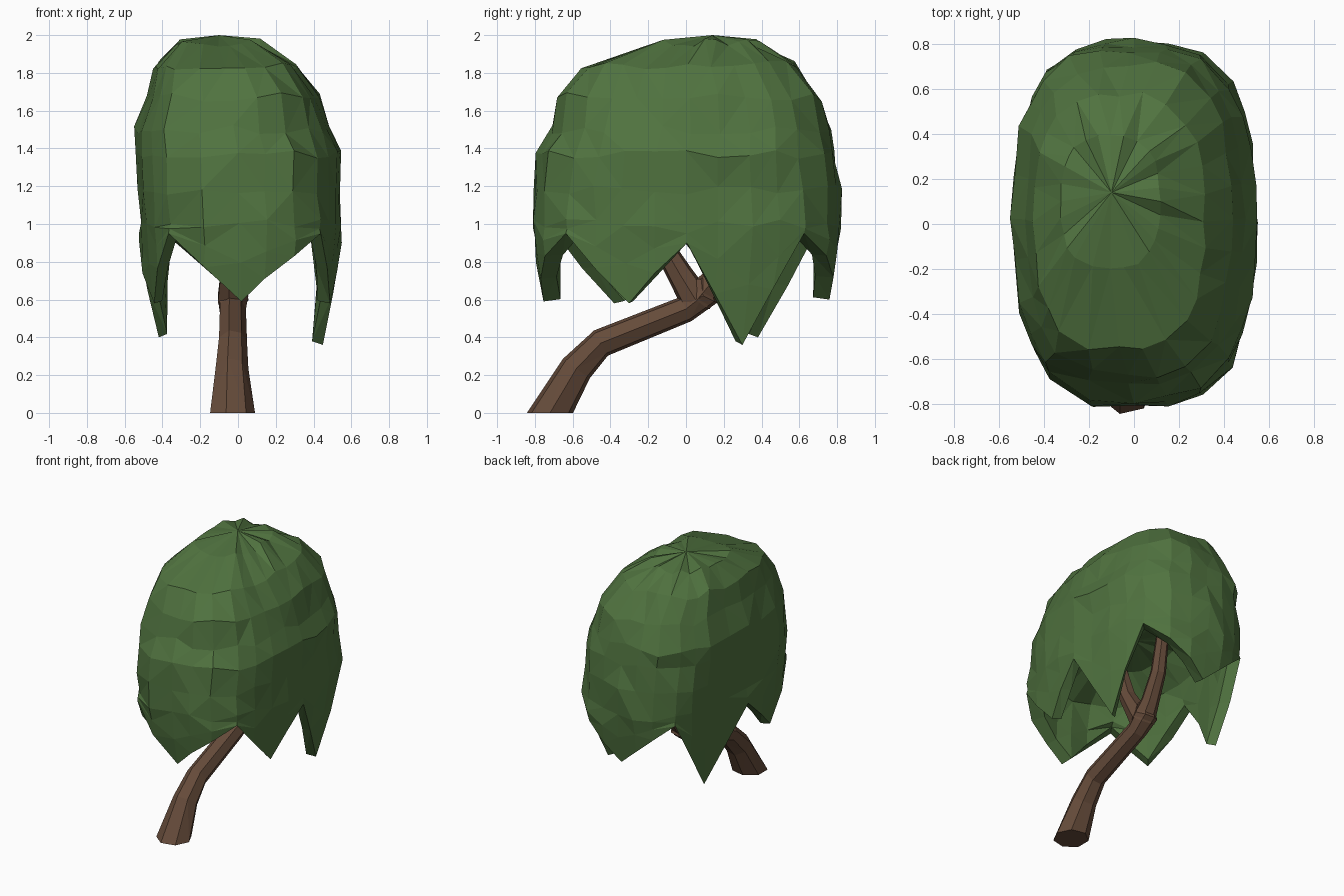
import bpy, bmesh, math, random
from mathutils import Vector

if "Cube" in bpy.data.objects:
    bpy.data.objects.remove(bpy.data.objects["Cube"])

random.seed(4)


def material(name, rgb):
    m = bpy.data.materials.new(name)
    m.diffuse_color = (*rgb, 1)
    m.use_nodes = True
    m.node_tree.nodes["Principled BSDF"].inputs["Base Color"].default_value = m.diffuse_color
    return m


def finish(bm, name, mat):
    bmesh.ops.recalc_face_normals(bm, faces=bm.faces)
    bmesh.ops.triangulate(bm, faces=bm.faces)
    me = bpy.data.meshes.new(name)
    bm.to_mesh(me)
    bm.free()
    me.materials.append(mat)
    ob = bpy.data.objects.new(name, me)
    bpy.context.collection.objects.link(ob)
    return ob


def skin(bm, rings):
    """Join consecutive closed rings of vertices with quads."""
    for a, b in zip(rings, rings[1:]):
        n = len(a)
        for i in range(n):
            j = (i + 1) % n
            bm.faces.new((a[i], a[j], b[j], b[i]))


def fan(bm, ring, tip):
    v = bm.verts.new(tip)
    for i in range(len(ring)):
        bm.faces.new((ring[i], ring[(i + 1) % len(ring)], v))


def tube(name, path, mat, sides=7, flat_base=False):
    """path: (x, y, z, radius) bending mostly in the y-z plane."""
    bm = bmesh.new()
    pts = [Vector(p[:3]) for p in path]
    rings = []
    for k, p in enumerate(pts):
        t = (pts[min(k + 1, len(pts) - 1)] - pts[max(k - 1, 0)]).normalized()
        if k == 0 and flat_base:
            t = Vector((0, 0, 1))
        u = (Vector((1, 0, 0)) - t * t.x).normalized()
        w = t.cross(u)
        r = path[k][3]
        rings.append([bm.verts.new(p + r * (u * math.cos(a) + w * math.sin(a)))
                      for a in (2 * math.pi * i / sides for i in range(sides))])
    skin(bm, rings)
    bm.faces.new(rings[0])
    bm.faces.new(rings[-1])
    return finish(bm, name, mat)


bark = material("bark", (0.13, 0.07, 0.042))
leaf = material("leaf", (0.08, 0.17, 0.05))

# Leaning trunk and its two limbs
tube("trunk", [(-0.035, -0.72, 0, 0.125), (-0.035, -0.58, 0.235, 0.09),
               (-0.03, -0.45, 0.37, 0.078), (-0.03, 0.0, 0.55, 0.072),
               (-0.03, 0.09, 0.62, 0.085), (-0.03, 0.08, 0.71, 0.06)],
     bark, flat_base=True)
tube("front_limb", [(-0.03, 0.05, 0.60, 0.085), (-0.03, -0.03, 0.73, 0.07),
                    (-0.03, -0.1, 0.85, 0.06), (-0.04, -0.25, 1.3, 0.04)], bark)
tube("back_limb", [(-0.03, 0.06, 0.60, 0.085), (-0.02, 0.15, 0.71, 0.065),
                   (0.0, 0.26, 0.88, 0.055), (0.02, 0.36, 1.3, 0.04)], bark)

# Canopy outline by height: z, x min, x max, y min, y max
LEVELS = [(1.96, -0.33, 0.12, -0.2, 0.40), (1.84, -0.45, 0.32, -0.57, 0.59),
          (1.67, -0.49, 0.44, -0.69, 0.73), (1.50, -0.55, 0.50, -0.74, 0.79),
          (1.37, -0.55, 0.55, -0.80, 0.80), (1.18, -0.54, 0.54, -0.83, 0.83),
          (1.00, -0.53, 0.55, -0.83, 0.83)]
# Hanging tips and gaps around the rim: angle, bottom z
RIM = [(-90, 0.59), (-44, 0.95), (-23, 0.58), (0, 0.90), (24, 0.36), (44, 0.95),
       (90, 0.60), (132, 0.95), (150, 0.40), (180, 0.90), (208, 0.58),
       (230, 0.95), (270, 0.59)]
columns = []
for (a0, z0), (a1, z1) in zip(RIM, RIM[1:]):
    steps = 3 if a1 - a0 > 40 else 2
    for i in range(steps):
        f = i / steps
        columns.append((math.radians(a0 + (a1 - a0) * f), z0 + (z1 - z0) * f))


def outline(level, a, scale=1.0):
    """Point on a rounded-rectangle section, at angle a."""
    _, x0, x1, y0, y1 = level
    c, s = math.cos(a), math.sin(a)
    r = scale * (abs(c) ** 2.8 + abs(s) ** 2.8) ** (-1 / 2.8)
    return ((x0 + x1) / 2 + (x1 - x0) / 2 * r * c,
            (y0 + y1) / 2 + (y1 - y0) / 2 * r * s)


def jitter(amount):
    return random.uniform(-amount, amount)


bm = bmesh.new()
base = LEVELS[-1]
rings = []
# Outer dome
for lv in LEVELS:
    ring = []
    for a, _ in columns:
        x, y = outline(lv, a, 1 - random.uniform(0, 0.045))
        ring.append(bm.verts.new((x, y, lv[0] + jitter(0.025))))
    rings.append(ring)


def hanging(drop, inner):
    """Ring part way down the hanging tips, on the outside or inside."""
    ring = []
    for a, rim in columns:
        z = 1.0 + (rim - 1.0) * drop
        x, y = outline(base, a, (1 - 0.3 * (1 - z) ** 1.3) * inner)
        ring.append(bm.verts.new((x + jitter(0.008), y + jitter(0.008), z)))
    return ring


# Hanging tips, then the hollow underside
rings += [hanging(0.5, 0.99), hanging(1, 1), hanging(0.97, 0.88), hanging(0.5, 0.84)]
for z, s in ((1.06, 0.78), (1.2, 0.5)):
    rings.append([bm.verts.new((*outline(base, a, s), z + jitter(0.02)))
                  for a, _ in columns])
skin(bm, rings)
fan(bm, rings[0], (-0.1, 0.14, 2.0))
fan(bm, rings[-1], (0, 0, 1.25))
finish(bm, "canopy", leaf)
